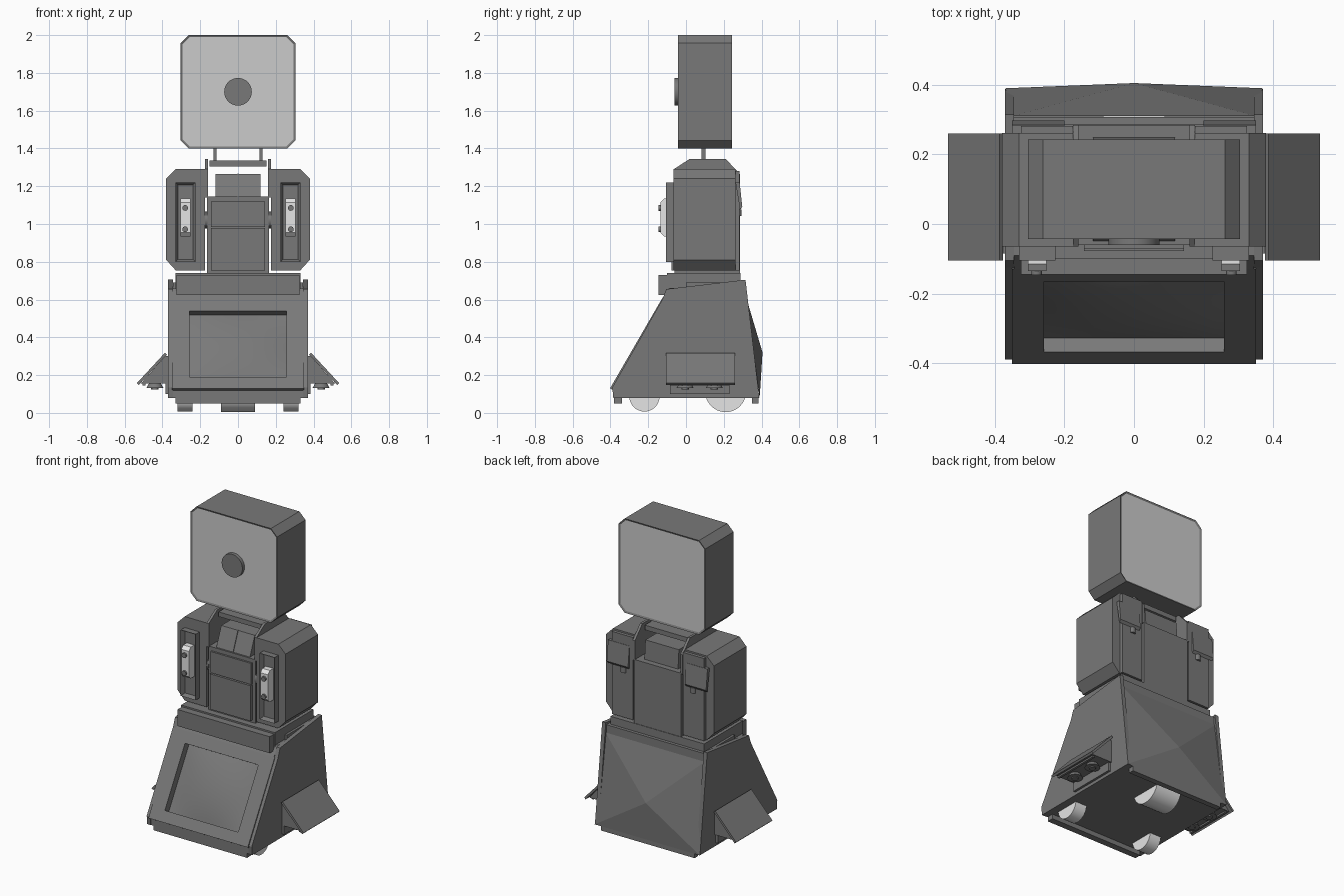
import bpy, bmesh, math
from mathutils import Vector

if "Cube" in bpy.data.objects:
    bpy.data.objects.remove(bpy.data.objects["Cube"])


def material(name, v):
    m = bpy.data.materials.new(name)
    m.diffuse_color = (v, v, v, 1)
    m.use_nodes = True
    m.node_tree.nodes["Principled BSDF"].inputs["Base Color"].default_value = m.diffuse_color
    return m


GREY = material("dark grey", 0.19)
PANEL = material("pale grey", 0.6)
LIGHT = material("off white", 0.78)


def finish(name, bm, mat):
    bmesh.ops.recalc_face_normals(bm, faces=bm.faces)
    me = bpy.data.meshes.new(name)
    bm.to_mesh(me)
    bm.free()
    me.materials.append(mat)
    ob = bpy.data.objects.new(name, me)
    bpy.context.collection.objects.link(ob)
    return ob


def prism(name, pts, axis, a, b, mat=GREY):
    """Extrude a profile along x (pts are y,z) or y (pts are x,z)."""
    bm = bmesh.new()
    rings = []
    for c in (a, b):
        rings.append([bm.verts.new((c, p, q) if axis == 'x' else (p, c, q)) for p, q in pts])
    n = len(pts)
    bm.faces.new(rings[0])
    bm.faces.new(rings[1])
    for i in range(n):
        j = (i + 1) % n
        bm.faces.new((rings[0][i], rings[0][j], rings[1][j], rings[1][i]))
    return finish(name, bm, mat)


def box(name, x, y, z, mat=GREY):
    return prism(name, [(x[0], z[0]), (x[1], z[0]), (x[1], z[1]), (x[0], z[1])], 'y', y[0], y[1], mat)


def cyl(name, loc, r1, depth, axis, mat=GREY, n=32, r2=None):
    rot = {'x': (0, math.pi / 2, 0), 'y': (math.pi / 2, 0, 0), 'z': (0, 0, 0)}[axis]
    bpy.ops.mesh.primitive_cone_add(vertices=n, radius1=r1, radius2=r1 if r2 is None else r2,
                                    depth=depth, location=loc, rotation=rot)
    ob = bpy.context.object
    ob.name = name
    ob.data.materials.append(mat)
    bpy.ops.object.shade_smooth_by_angle(angle=math.radians(35))
    return ob


def inset(ob, test, thick, depth, mat_index=None):
    """Inset the faces chosen by a rule and optionally recolour them."""
    bm = bmesh.new()
    bm.from_mesh(ob.data)
    for f in [f for f in bm.faces if test(f)]:
        bmesh.ops.inset_region(bm, faces=[f], thickness=thick, depth=0)
        bmesh.ops.translate(bm, verts=f.verts, vec=f.normal * depth)
        if mat_index is not None:
            f.material_index = mat_index
    bm.to_mesh(ob.data)
    bm.free()


# Head: chamfered box with pale recessed front and back
w, c = 0.305, 0.043
head = prism("head", [(-w + c, 1.4), (w - c, 1.4), (w, 1.4 + c), (w, 2 - c), (w - c, 2),
                      (-w + c, 2), (-w, 2 - c), (-w, 1.4 + c)], 'y', -0.043, 0.243)
head.data.materials.append(PANEL)
inset(head, lambda f: abs(f.normal.y) > 0.9, 0.012, -0.005, 1)
cyl("head_lens", (0, -0.045, 1.7), 0.073, 0.03, 'y', n=40)

# Neck: flat bridge and two posts
box("neck_bridge", (-0.15, 0.15), (0.02, 0.2), (1.305, 1.335))
for s in (-1, 1):
    box("neck_post", (s * 0.113, s * 0.131), (0.083, 0.102), (1.33, 1.405))

# Torso
box("torso", (-0.165, 0.165), (-0.06, 0.285), (0.73, 1.145))
box("torso_lower_panel", (-0.143, 0.143), (-0.078, -0.05), (0.755, 0.98))
box("torso_upper_panel", (-0.143, 0.143), (-0.072, -0.05), (0.985, 1.12))
prism("collar", [(-0.055, 1.13), (0.25, 1.13), (0.24, 1.265), (0.0, 1.265)], 'x', -0.118, 0.118)
prism("collar_rib", [(-0.06, 1.13), (0.0, 1.13), (0.0, 1.267), (-0.004, 1.267)], 'x', -0.002, 0.002)

for s in (-1, 1):
    # Shoulder pods with chamfered outer corners
    prism("shoulder", [(s * 0.175, 0.755), (s * 0.33, 0.755), (s * 0.38, 0.81), (s * 0.38, 1.24),
                       (s * 0.33, 1.29), (s * 0.175, 1.29)], 'y', -0.065, 0.262)
    prism("shoulder_back_strip", [(s * 0.175, 0.755), (s * 0.325, 0.755), (s * 0.325, 1.28),
                                  (s * 0.175, 1.28)], 'y', 0.25, 0.282)
    prism("collar_plate", [(-0.065, 1.14), (-0.065, 1.29), (0.02, 1.345), (0.21, 1.345),
                           (0.285, 1.265), (0.285, 1.14)], 'x', s * 0.16, s * 0.176)
    cyl("shoulder_shaft", (s * 0.172, -0.02, 1.02), 0.045, 0.02, 'x')
    # Front recess frame with lamp plate and buttons
    fr = box("lamp_housing", (s * 0.225, s * 0.33), (-0.105, -0.06), (0.8, 1.22))
    inset(fr, lambda f: f.normal.y < -0.9, 0.018, -0.025)
    prism("lamp_plate", [(-0.07, 0.935), (-0.115, 0.935), (-0.135, 0.955), (-0.135, 1.115),
                         (-0.115, 1.135), (-0.07, 1.135)], 'x', s * 0.252, s * 0.305, LIGHT)
    for z in (0.972, 1.085):
        cyl("lamp_button", (s * 0.28, -0.138, z), 0.015, 0.016, 'y', n=20)
    # Rear flap and its hinge peg
    prism("rear_flap", [(0.262, 1.22), (0.284, 1.22), (0.298, 1.09), (0.286, 1.075)], 'x', s * 0.2, s * 0.35)
    cyl("flap_peg", (s * 0.245, 0.275, 1.06), 0.02, 0.035, 'z', n=20)

# Waist
box("waist", (-0.33, 0.33), (-0.1, 0.288), (0.6, 0.74))
box("waist_front_block", (-0.325, 0.325), (-0.145, -0.09), (0.625, 0.73))
box("waist_rear_step", (-0.345, 0.345), (0.0, 0.308), (0.6, 0.69))

# Skirt sides
SIDE = [(0.315, 0.705), (-0.105, 0.655), (-0.125, 0.6), (-0.39, 0.135), (-0.385, 0.08), (0.388, 0.08)]
for s in (-1, 1):
    prism("skirt_side", SIDE, 'x', s * 0.345, s * 0.37)

# Skirt back: shallow four-sided pyramid
bm = bmesh.new()
tip = bm.verts.new((0, 0.405, 0.32))
ring = [bm.verts.new(p) for p in ((-0.35, 0.31, 0.64), (0.35, 0.31, 0.64), (0.37, 0.39, 0.08), (-0.37, 0.39, 0.08))]
for i in range(4):
    bm.faces.new((ring[i], ring[(i + 1) % 4], tip))
bm.faces.new(ring)
finish("skirt_back", bm, GREY)

# Skirt front: sloped frame around a bulged screen
TOP, BOT = Vector((-0.13, 0.6)), Vector((-0.402, 0.13))
NRM = Vector((-0.866, 0.5))


def slope(z, d):
    p = TOP.lerp(BOT, (0.6 - z) / 0.47)
    return p - NRM * d


def bar(name, x0, x1, z0, z1):
    return prism(name, [slope(z0, 0), slope(z1, 0), slope(z1, 0.05), slope(z0, 0.05)], 'x', x0, x1)


bar("screen_frame_top", -0.35, 0.35, 0.54, 0.6)
bar("screen_frame_bottom", -0.35, 0.35, 0.13, 0.19)
for s in (-1, 1):
    bar("screen_frame_side", s * 0.258, s * 0.35, 0.19, 0.54)

bm = bmesh.new()
N = 16
grid = []
for j in range(N + 1):
    v = j / N * 2 - 1
    row = []
    for i in range(N + 1):
        u = i / N * 2 - 1
        y, z = slope(0.365 + 0.178 * v, 0.046 - 0.028 * (1 - u ** 2) * (1 - v ** 2))
        row.append(bm.verts.new((0.26 * u, y, z)))
    grid.append(row)
for j in range(N):
    for i in range(N):
        f = bm.faces.new((grid[j][i], grid[j][i + 1], grid[j + 1][i + 1], grid[j + 1][i]))
        f.smooth = True
finish("screen", bm, GREY)
prism("skirt_top_cover", [(-0.13, 0.6), (-0.09, 0.66), (0.3, 0.66), (0.3, 0.58), (-0.1, 0.57)], 'x', -0.345, 0.345)

# Base plate and bumpers
box("base_plate", (-0.355, 0.355), (-0.383, 0.385), (0.08, 0.128))
box("front_bumper", (-0.33, 0.33), (-0.38, -0.338), (0.05, 0.085))
box("rear_bumper", (-0.33, 0.33), (0.35, 0.385), (0.05, 0.085))

# Wheels
for s in (-1, 1):
    cyl("front_wheel", (s * 0.28, -0.22, 0.087), 0.08, 0.08, 'x', LIGHT)
cyl("rear_wheel", (0, 0.21, 0.112), 0.108, 0.178, 'x', LIGHT)

# Side thruster covers
for s in (-1, 1):
    prism("wing_cover", [(s * 0.377, 0.308), (s * 0.387, 0.318), (s * 0.535, 0.158), (s * 0.525, 0.148)],
          'y', -0.105, 0.26)
    prism("thruster_bay", [(s * 0.36, 0.3), (s * 0.385, 0.3), (s * 0.515, 0.155), (s * 0.36, 0.155)],
          'y', -0.085, 0.24)
    box("bay_rim_inner", (s * 0.36, s * 0.385), (-0.085, 0.23), (0.1, 0.16))
    box("bay_rim_outer", (s * 0.49, s * 0.505), (-0.085, 0.23), (0.145, 0.16))
    for y in (-0.005, 0.15):
        cyl("thruster", (s * 0.44, y, 0.147), 0.045, 0.03, 'z', n=24, r2=0.028)
        cyl("thruster_core", (s * 0.44, y, 0.135), 0.02, 0.02, 'z', n=16)
